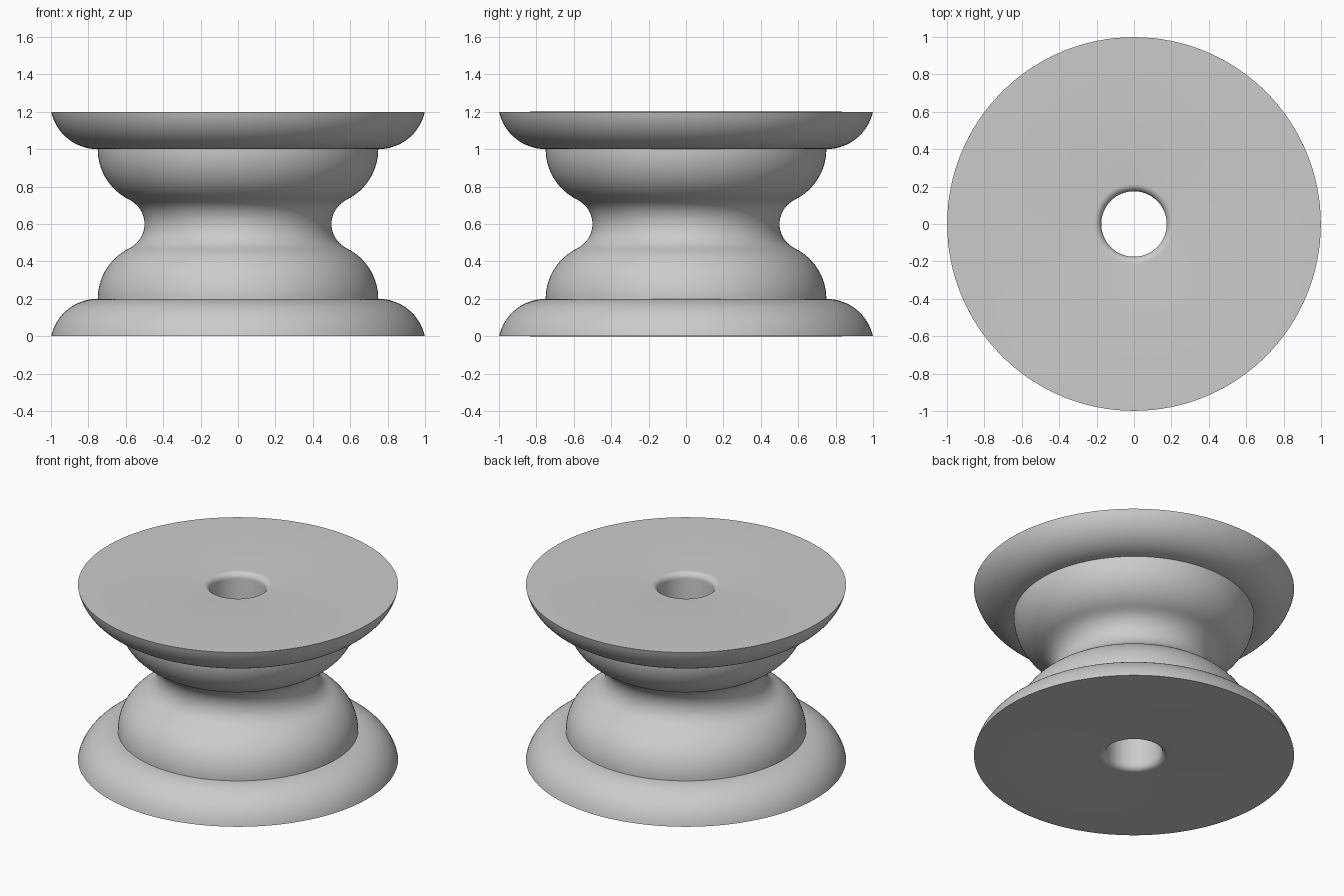
import bpy
import bmesh
from math import sin, cos, pi, radians, atan2

cube = bpy.data.objects.get("Cube")
if cube:
    bpy.data.objects.remove(cube, do_unlink=True)

MID = 0.6        # height of the mirror plane
SEGMENTS = 128


def arc(cx, cz, r, start, end, steps):
    """Points (radius, height) along a circular arc, angles in radians."""
    angles = [start + (end - start) * i / steps for i in range(steps + 1)]
    return [(cx + r * cos(a), cz + r * sin(a)) for a in angles]


# Lower half of the section: bore edge, flange, shoulder, half of the groove
bore, fillet = 0.175, 0.04
shoulder, groove = (0.45, 0.2), (0.643, MID)
tangent = atan2(groove[1] - shoulder[1], groove[0] - shoulder[0])
half = arc(bore + fillet, fillet, fillet, pi, 1.5 * pi, 8)
half += arc(0.75, -0.055, 0.255, radians(12.5), pi / 2, 16)
half += arc(*shoulder, 0.3, 0, tangent, 16)
half += arc(*groove, 0.143, pi + tangent, pi, 10)[1:]

# Mirror the section about the middle and close it through the bore
profile = half + [(r, 2 * MID - z) for r, z in reversed(half[:-1])]

# Lathe the closed section
bm = bmesh.new()
verts = [bm.verts.new((r, 0, z)) for r, z in profile]
edges = [bm.edges.new((verts[i - 1], v)) for i, v in enumerate(verts)]
bmesh.ops.spin(bm, geom=verts + edges, cent=(0, 0, 0), axis=(0, 0, 1),
               angle=2 * pi, steps=SEGMENTS, use_merge=True)
bmesh.ops.remove_doubles(bm, verts=bm.verts, dist=1e-5)
bmesh.ops.recalc_face_normals(bm, faces=bm.faces)
mesh = bpy.data.meshes.new("grooved_spool")
bm.to_mesh(mesh)
bm.free()

spool = bpy.data.objects.new("grooved_spool", mesh)
bpy.context.collection.objects.link(spool)

# Plain grey finish
grey = bpy.data.materials.new("light_grey")
grey.use_nodes = True
colour = (0.6, 0.6, 0.6, 1)
grey.diffuse_color = colour
grey.node_tree.nodes["Principled BSDF"].inputs["Base Color"].default_value = colour
mesh.materials.append(grey)

# Smooth curves with crisp flange and shoulder edges
bpy.ops.object.select_all(action='DESELECT')
spool.select_set(True)
bpy.context.view_layer.objects.active = spool
bpy.ops.object.shade_smooth_by_angle(angle=radians(30))
